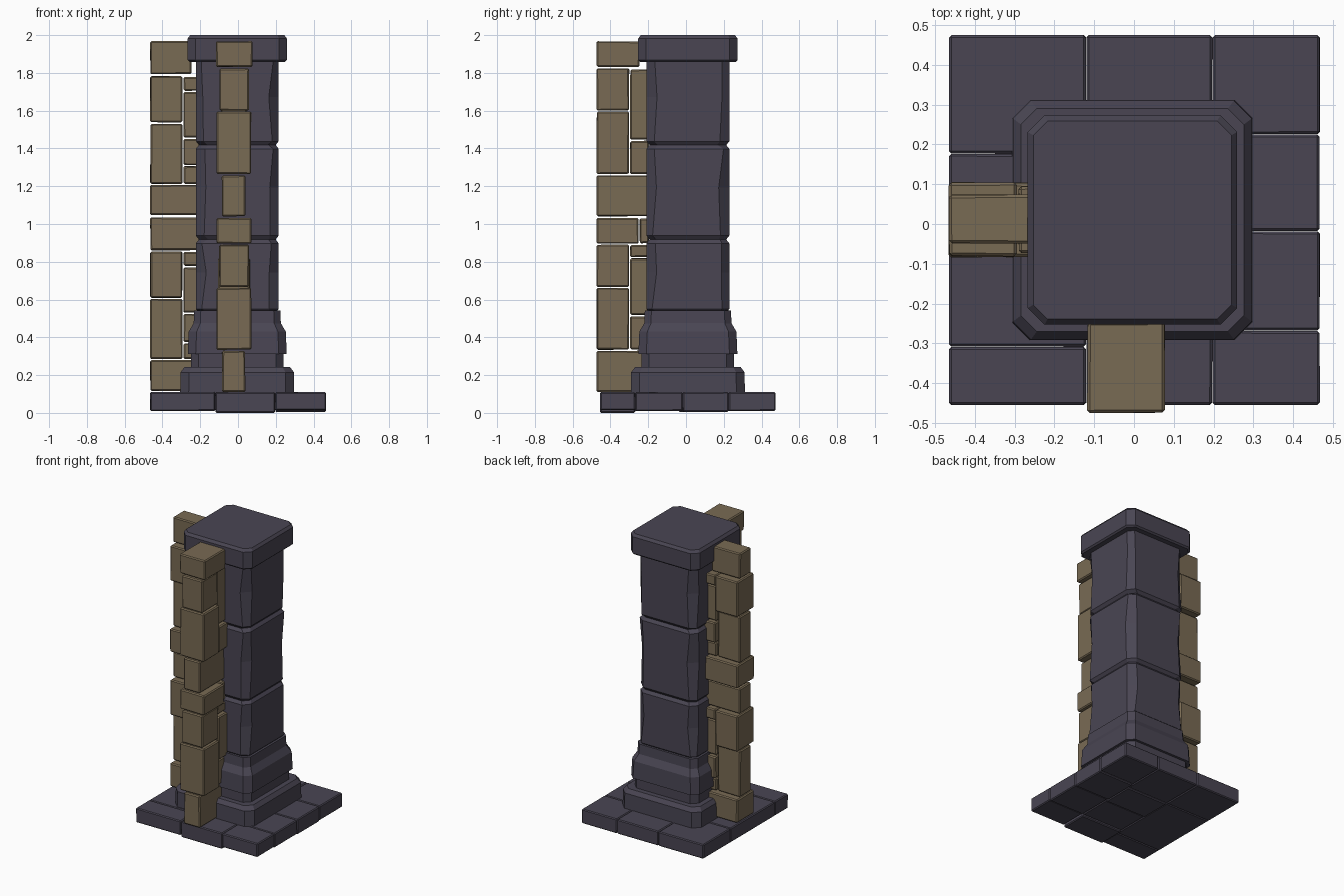
import bpy, bmesh, random
from mathutils import Vector

random.seed(4)


def material(name, color):
    m = bpy.data.materials.new(name)
    m.diffuse_color = (*color, 1)
    return m


STONE = material("dark slate stone", (0.067, 0.060, 0.086))
BRICK = material("tan brick", (0.190, 0.145, 0.088))


def finish(name, bm, mat):
    bmesh.ops.recalc_face_normals(bm, faces=bm.faces)
    me = bpy.data.meshes.new(name)
    bm.to_mesh(me)
    bm.free()
    me.materials.append(mat)
    ob = bpy.data.objects.new(name, me)
    bpy.context.collection.objects.link(ob)
    return ob


def block(name, lo, hi, mat, bevel=0.007, jitter=0.003):
    """Slightly uneven box with chamfered edges."""
    bm = bmesh.new()
    bmesh.ops.create_cube(bm, size=1)
    for v in bm.verts:
        for i in range(3):
            v.co[i] = hi[i] if v.co[i] > 0 else lo[i]
        mid = (Vector(lo) + Vector(hi)) / 2
        for i in range(3):
            v.co[i] -= (1 if v.co[i] > mid[i] else -1) * random.uniform(0, jitter)
    bmesh.ops.bevel(bm, geom=bm.edges[:], offset=bevel, segments=1,
                    affect='EDGES', profile=0.5)
    return finish(name, bm, mat)


CX, CY = -0.004, 0.010


def pillar_block(name, rings, chip=0.0):
    """Loft of chamfered squares; each ring is (z, half width, corner chamfer)."""
    bm = bmesh.new()
    loops = []
    for z, h, c in rings:
        loop = []
        for sx, sy, swap in ((1, 1, 0), (-1, 1, 1), (-1, -1, 0), (1, -1, 1)):
            a = c + random.uniform(0, chip)
            b = c + random.uniform(0, chip)
            pts = [(sx * h, sy * (h - a)), (sx * (h - b), sy * h)]
            if swap:
                pts.reverse()
            loop += [bm.verts.new((CX + x, CY + y, z)) for x, y in pts]
        loops.append(loop)
    for l0, l1 in zip(loops, loops[1:]):
        for i in range(8):
            j = (i + 1) % 8
            bm.faces.new((l0[i], l0[j], l1[j], l1[i]))
    bm.faces.new(loops[0])
    bm.faces.new(loops[-1])
    return finish(name, bm, STONE)


# Floor slabs: x0, x1, y0, y1, bottom z
slabs = [(-0.465, -0.12, 0.177, 0.475, 0.01), (-0.12, 0.197, 0.177, 0.475, 0.01),
         (0.197, 0.467, 0.225, 0.475, 0.01), (0.197, 0.467, -0.018, 0.225, 0.005),
         (0.197, 0.467, -0.268, -0.018, 0.01), (0.197, 0.467, -0.455, -0.268, 0.015),
         (-0.12, 0.197, -0.455, -0.268, 0.0), (-0.465, -0.12, -0.455, -0.308, 0.01),
         (-0.465, -0.12, -0.308, 0.177, 0.01), (-0.12, 0.197, -0.268, -0.04, 0.01),
         (-0.12, 0.197, -0.04, 0.177, 0.005)]
for i, (x0, x1, y0, y1, z0) in enumerate(slabs):
    block(f"floor_slab_{i}", (x0, y0, z0), (x1, y1, 0.11), STONE, 0.006, 0.001)

# Stepped pillar foot
pillar_block("plinth", [(0.10, 0.302, 0.045), (0.215, 0.300, 0.045), (0.242, 0.280, 0.04)])
pillar_block("foot_neck", [(0.23, 0.245, 0.04), (0.32, 0.245, 0.04)])
pillar_block("foot_collar", [(0.312, 0.262, 0.042), (0.43, 0.257, 0.042), (0.48, 0.228, 0.035)])
pillar_block("foot_band", [(0.47, 0.231, 0.035), (0.542, 0.228, 0.035)])

# Shaft stones with chipped corners and chamfered joints
for i, (z0, z1) in enumerate(((0.53, 0.918), (0.918, 1.418), (1.418, 1.88))):
    zm = z0 + (z1 - z0) * 0.55
    pillar_block(f"shaft_stone_{i}",
                 [(z0, 0.203, 0.03), (z0 + 0.02, 0.219, 0.028), (zm, 0.219, 0.034),
                  (z1 - 0.02, 0.219, 0.028), (z1, 0.203, 0.03)], 0.022)

# Cap stone
pillar_block("cap", [(1.858, 0.253, 0.04), (1.868, 0.263, 0.042), (1.982, 0.263, 0.042),
                     (2.0, 0.249, 0.036)])

# Front brick rib, outer stones: z0, z1, x0, x1, inner y
front = [(0.11, 0.33, -0.085, 0.04, -0.20), (0.333, 0.662, -0.115, 0.072, -0.30),
         (0.666, 0.892, -0.10, 0.06, -0.30), (0.895, 1.033, -0.115, 0.072, -0.25),
         (1.04, 1.258, -0.088, 0.04, -0.20), (1.264, 1.596, -0.115, 0.072, -0.30),
         (1.60, 1.825, -0.10, 0.06, -0.30), (1.83, 1.968, -0.118, 0.078, -0.245)]
for i, (z0, z1, x0, x1, y1) in enumerate(front):
    block(f"front_outer_brick_{i}", (x0, -0.475, z0), (x1, y1, z1), BRICK)
for i, (z0, z1) in enumerate(((0.335, 0.512), (0.517, 0.82), (0.824, 0.89),
                              (1.264, 1.442), (1.447, 1.82))):
    w = 0.085 if i % 2 else 0.07
    block(f"front_inner_brick_{i}", (-0.022 - w, -0.297, z0), (-0.022 + w, -0.195, z1), BRICK)
block("front_inner_brick_mid", (-0.09, -0.247, 0.897), (0.045, -0.195, 1.03), BRICK)

# Left brick rib, outer stones: z0, z1, y0, y1, inner x
left = [(0.115, 0.28, -0.085, 0.105, -0.20), (0.284, 0.604, -0.05, 0.075, -0.293),
        (0.608, 0.855, -0.082, 0.105, -0.293), (0.86, 1.036, -0.05, 0.075, -0.20),
        (1.046, 1.207, -0.085, 0.105, -0.20), (1.211, 1.532, -0.05, 0.075, -0.293),
        (1.537, 1.784, -0.082, 0.105, -0.293), (1.792, 1.968, -0.05, 0.075, -0.245)]
for i, (z0, z1, y0, y1, x1) in enumerate(left):
    block(f"left_outer_brick_{i}", (-0.466, y0, z0), (x1, y1, z1), BRICK)
for i, (z0, z1) in enumerate(((0.284, 0.37), (0.374, 0.525), (0.53, 0.772), (0.777, 0.853),
                              (1.211, 1.307), (1.311, 1.452), (1.457, 1.70), (1.705, 1.78))):
    w = 0.085 if i % 2 else 0.07
    block(f"left_inner_brick_{i}", (-0.29, 0.011 - w, z0), (-0.195, 0.011 + w, z1), BRICK)
